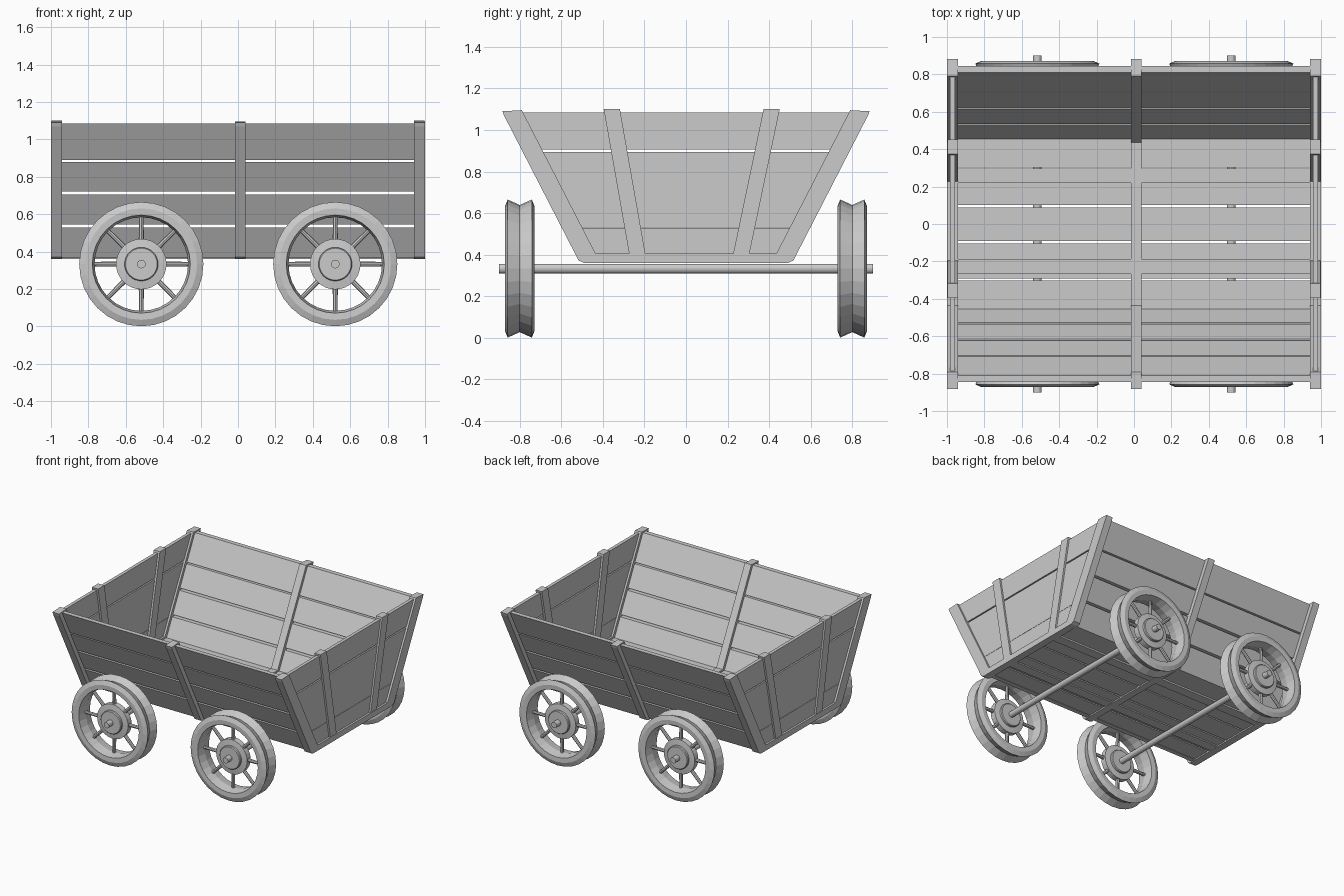
import bpy, bmesh
from math import cos, sin, pi
from mathutils import Matrix, Vector

if "Cube" in bpy.data.objects:
    bpy.data.objects.remove(bpy.data.objects["Cube"])


def finish(bm, name):
    bmesh.ops.recalc_face_normals(bm, faces=bm.faces)
    me = bpy.data.meshes.new(name)
    bm.to_mesh(me)
    bm.free()
    ob = bpy.data.objects.new(name, me)
    bpy.context.collection.objects.link(ob)
    return ob


def prism(bm, a, b):
    """Closed solid between two matching outlines."""
    va = [bm.verts.new(p) for p in a]
    vb = [bm.verts.new(p) for p in b]
    n = len(a)
    bm.faces.new(va[::-1])
    bm.faces.new(vb)
    for i in range(n):
        j = (i + 1) % n
        bm.faces.new((va[i], va[j], vb[j], vb[i]))


def extrude_x(name, outline, x0, x1):
    """Extrude a (y, z) outline along x."""
    bm = bmesh.new()
    prism(bm, [(x0, y, z) for y, z in outline], [(x1, y, z) for y, z in outline])
    return finish(bm, name)


def lathe(bm, profile, segs, closed):
    """Spin an (r, y) profile about the y axis."""
    rings = [[bm.verts.new((r * cos(2 * pi * i / segs), y, r * sin(2 * pi * i / segs)))
              for i in range(segs)] for r, y in profile]
    for k in range(len(rings) if closed else len(rings) - 1):
        a, b = rings[k], rings[(k + 1) % len(rings)]
        for i in range(segs):
            j = (i + 1) % segs
            bm.faces.new((a[i], a[j], b[j], b[i]))
    if not closed:
        bm.faces.new(rings[0])
        bm.faces.new(rings[-1])


SLOPE = 0.51


def wall_y(z):
    """Outer face of the sloped side boards."""
    return 0.475 + SLOPE * (z - 0.36)


# sloped side boards
for side, label in ((-1, "front"), (1, "back")):
    for z0, z1 in ((0.365, 0.53), (0.545, 0.705), (0.72, 0.88), (0.89, 1.085)):
        t = 0.036
        extrude_x(label + "_side_board",
                  [(side * wall_y(z0), z0), (side * wall_y(z1), z1),
                   (side * (wall_y(z1) - t), z1), (side * (wall_y(z0) - t), z0)], -0.985, 0.985)

# floor boards
edges = (-0.46, -0.297, -0.097, 0.095, 0.295, 0.46)
for y0, y1 in zip(edges, edges[1:]):
    a, b = y0 + 0.006, y1 - 0.006
    extrude_x("floor_board", [(a, 0.37), (b, 0.37), (b, 0.392), (a, 0.392)], -0.985, 0.985)

# end boards
for side, label in ((-1, "left"), (1, "right")):
    for z0, z1 in ((0.375, 0.529), (0.531, 0.895), (0.905, 1.085)):
        a, b = wall_y(z0) - 0.03, wall_y(z1) - 0.03
        extrude_x(label + "_end_board", [(-a, z0), (a, z0), (b, z1), (-b, z1)],
                  side * 0.957, side * 0.983)

# crosswise U-shaped frames: two ends and the middle
half = [(0.435, 0.405), (0.79, 1.095), (0.883, 1.09), (0.876, 1.07), (0.517, 0.372), (0.49, 0.36)]
frame = half + [(-y, z) for y, z in half[::-1]]
for xc, label in ((-0.97, "left"), (0.012, "middle"), (0.97, "right")):
    extrude_x(label + "_cross_frame", frame, xc - 0.0285, xc + 0.0285)

# lengthwise frames: leaning end posts joined by a floor beam
for y_low, y_top, label in ((-0.227, -0.357, "front"), (0.257, 0.412, "back")):
    bm = bmesh.new()
    w = 0.039
    for s in (-1, 1):
        low = [(s * 0.942, y_low - w, 0.361), (s * 0.996, y_low - w, 0.361),
               (s * 0.996, y_low + w, 0.361), (s * 0.942, y_low + w, 0.361)]
        prism(bm, low, [(x, y + y_top - y_low, 1.1) for x, y, z in low])
    beam = [(y_low - w, 0.361), (y_low + w, 0.361), (y_low + w, 0.404), (y_low - w, 0.404)]
    prism(bm, [(-0.95, y, z) for y, z in beam], [(0.95, y, z) for y, z in beam])
    finish(bm, label + "_long_frame")

# wheels: V-grooved rim, stepped hub, eight spokes
AXLE_Z = 0.333
rim = [(0.25, 0), (0.262, -0.07), (0.298, -0.072), (0.332, -0.058), (0.306, 0),
       (0.332, 0.058), (0.298, 0.072), (0.262, 0.07)]
hub = [(0.085, -0.048), (0.09, -0.042), (0.09, -0.028), (0.135, -0.022),
       (0.135, 0.022), (0.09, 0.028), (0.09, 0.042), (0.085, 0.048)]
for x in (-0.517, 0.52):
    for y in (-0.8, 0.8):
        bm = bmesh.new()
        lathe(bm, rim, 32, True)
        lathe(bm, hub, 32, False)
        for k in range(8):
            d = Vector((cos(k * pi / 4), 0, sin(k * pi / 4)))
            rot = Vector((0, 0, 1)).rotation_difference(d).to_matrix().to_4x4()
            bmesh.ops.create_cone(bm, cap_ends=True, segments=8, radius1=0.014, radius2=0.012,
                                  depth=0.15, matrix=Matrix.Translation(d * 0.19) @ rot)
        finish(bm, "wheel").location = (x, y, AXLE_Z)
    # axle
    bm = bmesh.new()
    lathe(bm, [(0.023, -0.9), (0.023, 0.9)], 16, False)
    finish(bm, "axle").location = (x, 0, AXLE_Z)
